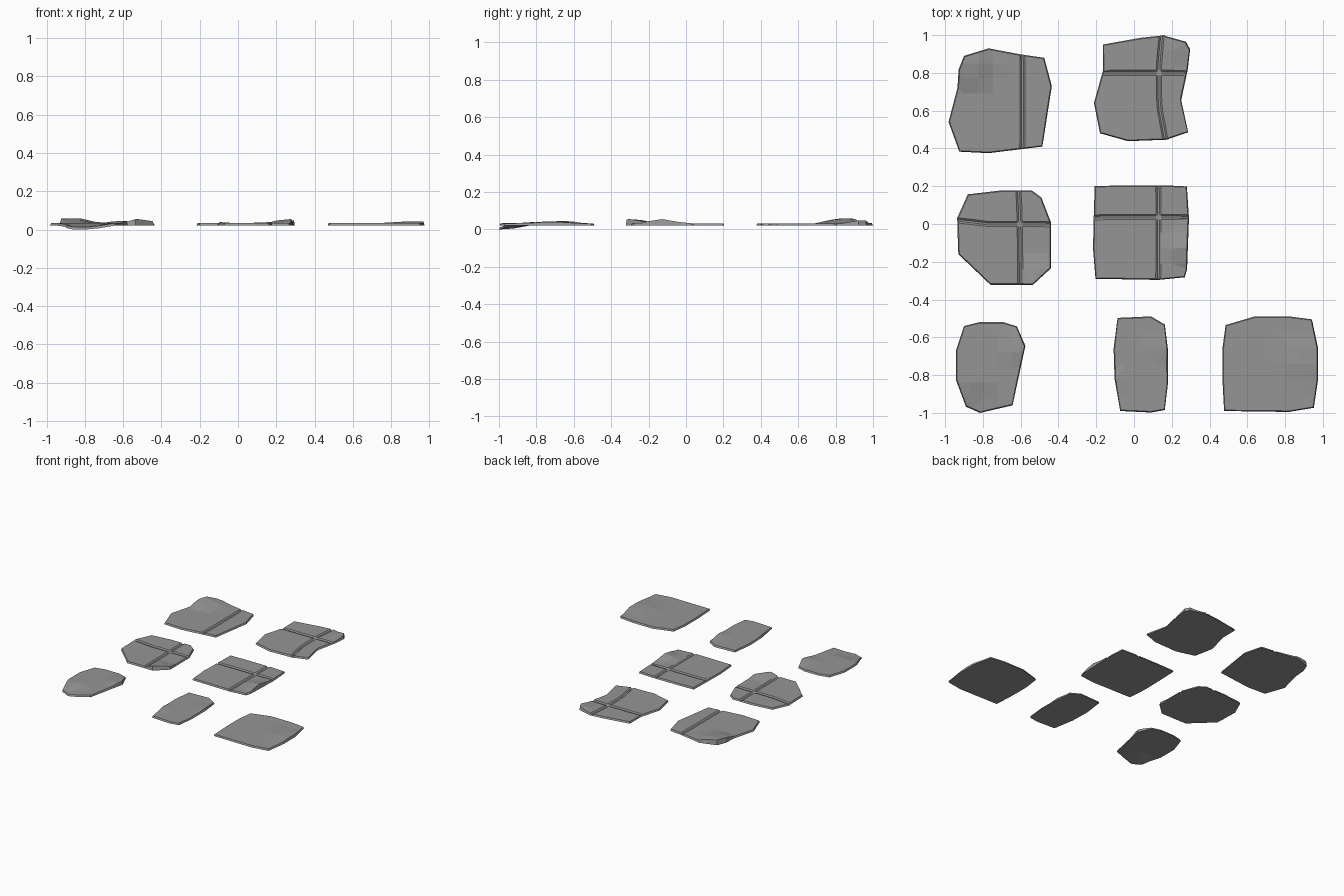
import bpy, bmesh
from mathutils import Vector

if "Cube" in bpy.data.objects:
    bpy.data.objects.remove(bpy.data.objects["Cube"])

BASE, TOP, FLOOR, LIP = 0.02, 0.033, 0.025, 0.006
OUT, INN = 0.014, 0.005          # groove half widths: rim and floor

stone = bpy.data.materials.new("dark_stone")
stone.diffuse_color = (0.3, 0.3, 0.3, 1)
stone.use_nodes = True
stone.node_tree.nodes["Principled BSDF"].inputs["Base Color"].default_value = stone.diffuse_color


def along(path, t):
    """Groove centre at distance t along a bent path of (t, centre) points."""
    if t <= path[0][0]:
        return path[0][1]
    for (a, ca), (b, cb) in zip(path, path[1:]):
        if t <= b:
            return ca + (cb - ca) * (t - a) / (b - a)
    return path[-1][1]


def slab(name, outline, grooves=(), bumps=()):
    """grooves: (axis the groove is offset on, path); bumps: (x, y, radius, dz, both sides)."""
    bm = bmesh.new()
    bm.faces.new([bm.verts.new((x, y, 0)) for x, y in outline])

    def cut(axis, pos):
        co, no = Vector((0, 0, 0)), Vector((0, 0, 0))
        co[axis], no[axis] = pos, 1
        bmesh.ops.bisect_plane(bm, geom=bm.verts[:] + bm.edges[:] + bm.faces[:],
                               dist=1e-5, plane_co=co, plane_no=no)

    # groove lines and an even grid for the chipped relief
    mids = {0: [], 1: []}
    for axis, path in grooves:
        c = path[len(path) // 2][1]
        mids[axis].append(c)
        for d in (-OUT, -INN, INN, OUT):
            cut(axis, c + d)
    for axis in (0, 1):
        lo, hi = (f(p[axis] for p in outline) for f in (min, max))
        n = round((hi - lo) / 0.08)
        for i in range(1, n):
            pos = lo + (hi - lo) * i / n
            if all(abs(pos - m) > 0.03 for m in mids[axis]):
                cut(axis, pos)
    sheet = bm.faces[:]
    rim = {v for v in bm.verts if v.is_boundary}
    depth = {}
    for v in bm.verts:
        p = v.co.copy()
        for axis, path in grooves:
            c = path[len(path) // 2][1]
            d = abs(p[axis] - c)
            if d < OUT + 1e-4:
                v.co[axis] += along(path, p[1 - axis]) - c
                if d < INN + 1e-4:
                    depth[v] = FLOOR
    # top and underside sheets joined by sloped sides
    mid = sum((v.co for v in rim), Vector()) / len(rim)
    top = {}
    for v in bm.verts[:]:
        q = v.co.copy()
        if v in rim:
            q -= (q - mid).normalized() * LIP
        q.z = depth.get(v, TOP)
        top[v] = bm.verts.new(q)
        v.co.z = BASE
    edges = [e for e in bm.edges if e.is_boundary]
    for f in sheet:
        bm.faces.new([top[v] for v in f.verts])
    for e in edges:
        a, b = e.verts
        bm.faces.new((a, b, top[b], top[a]))
    upper = set(top.values())
    for x, y, r, dz, both in bumps:
        for v in bm.verts:
            k = 1 - (v.co.xy - Vector((x, y))).length / r
            if k > 0 and (both or v in upper):
                v.co.z += dz * min(1, k * 1.6)
    bmesh.ops.recalc_face_normals(bm, faces=bm.faces[:])
    bmesh.ops.triangulate(bm, faces=[f for f in bm.faces if len(f.verts) > 4])
    mesh = bpy.data.meshes.new(name)
    bm.to_mesh(mesh)
    bm.free()
    mesh.materials.append(stone)
    bpy.context.collection.objects.link(bpy.data.objects.new(name, mesh))


# back row
slab("back_left_slab",
     [(-.90, .89), (-.77, .93), (-.60, .898), (-.475, .88), (-.435, .73), (-.485, .41),
      (-.77, .375), (-.925, .383), (-.982, .54), (-.935, .72), (-.928, .82)],
     [(0, [(0, -.59)])], [(-.87, .85, .15, .026, False)])
slab("back_middle_slab",
     [(-.165, .95), (.03, .985), (.15, 1.0), (.275, .965), (.297, .925), (.285, .82), (.25, .655),
      (.287, .485), (.175, .448), (-.03, .438), (-.18, .48), (-.212, .64), (-.165, .81)],
     [(1, [(0, .80)]), (0, [(.44, .168), (.63, .132), (.86, .132), (1, .148)])],
     [(.28, .94, .09, .014, False)])

# middle row
slab("centre_left_slab",
     [(-.88, .157), (-.71, .177), (-.54, .177), (-.49, .14), (-.44, .01), (-.44, -.235),
      (-.535, -.322), (-.76, -.322), (-.93, -.16), (-.937, .03)],
     [(1, [(-.93, .02), (-.77, 0), (-.44, 0)]), (0, [(-.32, -.601), (0, -.605), (.18, -.61)])],
     [(-.50, -.29, .11, .022, False)])
slab("centre_slab",
     [(-.208, .200), (-.05, .205), (.16, .205), (.28, .199), (.291, .03), (.281, -.24),
      (.269, -.282), (.13, -.296), (-.204, -.29), (-.217, -.13), (-.213, .05)],
     [(1, [(0, .037)]), (0, [(0, .13)])], [(.27, -.13, .11, .022, False)])

# front row
slab("front_left_slab",
     [(-.90, -.54), (-.82, -.52), (-.69, -.52), (-.62, -.542), (-.575, -.645), (-.643, -.96),
      (-.815, -1.0), (-.89, -.967), (-.943, -.825), (-.943, -.67)],
     [], [(-.60, -.66, .11, .012, False), (-.81, -1.0, .15, -.02, True)])
slab("front_middle_slab",
     [(-.087, -.497), (.09, -.489), (.163, -.532), (.179, -.66), (.179, -.85), (.163, -.985),
      (.09, -.998), (-.073, -.99), (-.103, -.82), (-.108, -.66)],
     [], [(.15, -.66, .07, .006, False), (-.09, -.84, .07, .006, False)])
slab("front_right_slab",
     [(.485, -.535), (.64, -.489), (.82, -.489), (.942, -.505), (.975, -.66), (.975, -.82),
      (.952, -.973), (.82, -.995), (.477, -.99), (.468, -.82), (.468, -.66)],
     [], [(.90, -.72, .14, .01, False)])
